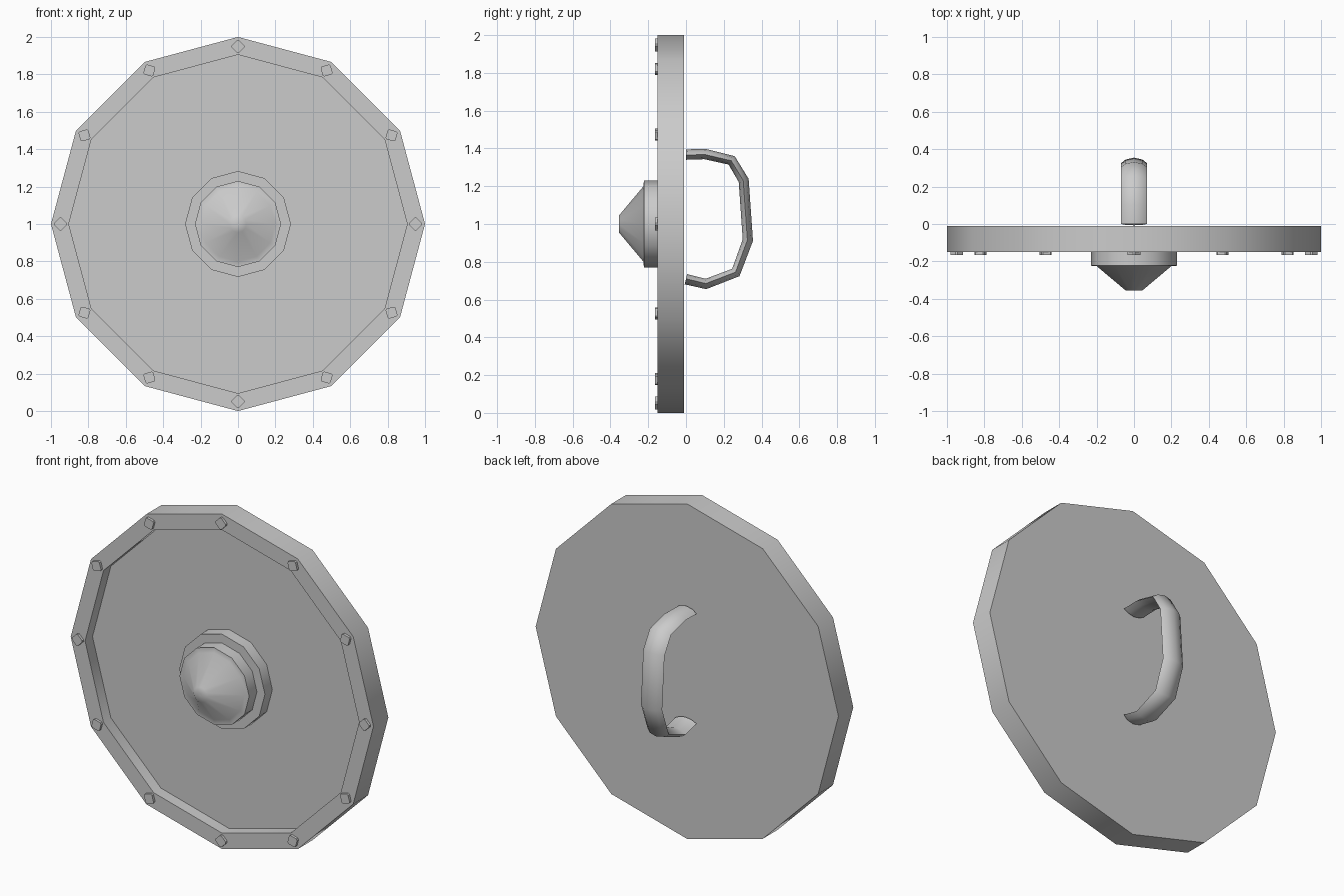
import bpy
import bmesh
import math
from mathutils import Vector

cube = bpy.data.objects.get("Cube")
if cube:
    bpy.data.objects.remove(cube, do_unlink=True)

SIDES = 12
CENTRE = Vector((0, 0, 1))

# One plain grey for the whole shield
grey = bpy.data.materials.new("plain_grey")
grey.use_nodes = True
colour = (0.6, 0.6, 0.6, 1)
grey.diffuse_color = colour
grey.node_tree.nodes["Principled BSDF"].inputs["Base Color"].default_value = colour


def finish(bm, name, angle):
    """Turn a bmesh into a shaded object."""
    bmesh.ops.recalc_face_normals(bm, faces=bm.faces)
    mesh = bpy.data.meshes.new(name)
    bm.to_mesh(mesh)
    bm.free()
    mesh.materials.append(grey)
    obj = bpy.data.objects.new(name, mesh)
    bpy.context.collection.objects.link(obj)
    bpy.ops.object.select_all(action="DESELECT")
    obj.select_set(True)
    bpy.context.view_layer.objects.active = obj
    bpy.ops.object.shade_smooth_by_angle(angle=math.radians(angle))
    return obj


def radial(angle, r, y):
    return CENTRE + Vector((r * math.cos(angle), y, r * math.sin(angle)))


def lathe(name, profile):
    """Revolve (radius, y) points about the shield axis, closing both ends."""
    bm = bmesh.new()
    rings = [[bm.verts.new(radial(math.tau * i / SIDES, r, y))
              for i in range(SIDES)] for r, y in profile]
    for a, b in zip(rings, rings[1:]):
        for i in range(SIDES):
            j = (i + 1) % SIDES
            bm.faces.new((a[i], a[j], b[j], b[i]))
    bm.faces.new(rings[0])
    bm.faces.new(rings[-1])
    return finish(bm, name, 40)


# Dished shield body with a raised rim
lathe("shield_body", [(1, -0.01), (1, -0.15), (0.905, -0.15), (0.905, -0.08)])

# Collar and conical boss
lathe("boss_collar", [(0.283, -0.078), (0.283, -0.15)])
lathe("boss", [(0.23, -0.148), (0.23, -0.223), (0.2, -0.225),
               (0.045, -0.355), (0.005, -0.356)])

# Square rivets with clipped corners, spaced around the rim
for n in range(SIDES):
    turn = math.tau * n / SIDES
    middle = radial(turn, 0.948, 0)
    bm = bmesh.new()
    rings = []
    for y in (-0.148, -0.165):
        ring = []
        for corner in range(4):
            for offset in (-0.15, 0.15):
                a = turn + corner * math.pi / 2 + offset
                ring.append(bm.verts.new(middle + Vector(
                    (0.034 * math.cos(a), y, 0.034 * math.sin(a)))))
        rings.append(ring)
    back, front = rings
    bm.faces.new(back)
    bm.faces.new(front)
    for i in range(8):
        j = (i + 1) % 8
        bm.faces.new((back[i], back[j], front[j], front[i]))
    finish(bm, f"rivet_{n + 1}", 30)

# Handle: lens-shaped section swept along a bent path in the y-z plane
path = [Vector((0, y, z)) for y, z in (
    (0.0, 1.365), (0.1, 1.368), (0.24, 1.335), (0.303, 1.23),
    (0.325, 0.915), (0.262, 0.745), (0.105, 0.685), (0.0, 0.71))]
section = [(-0.07, 0), (-0.045, 0.02), (0, 0.03), (0.045, 0.02),
           (0.07, 0), (0.04, -0.017), (0, -0.025), (-0.04, -0.017)]
bm = bmesh.new()
rings = []
for i, p in enumerate(path):
    before = (p - path[max(i - 1, 0)]).normalized()
    after = (path[min(i + 1, len(path) - 1)] - p).normalized()
    tangent = (before + after).normalized()
    outward = Vector((0, -tangent.z, tangent.y))
    rings.append([bm.verts.new(p + Vector((x, 0, 0)) + outward * d)
                  for x, d in section])
for a, b in zip(rings, rings[1:]):
    for i in range(len(section)):
        j = (i + 1) % len(section)
        bm.faces.new((a[i], a[j], b[j], b[i]))
bm.faces.new(rings[0])
bm.faces.new(rings[-1])
finish(bm, "handle", 50)
